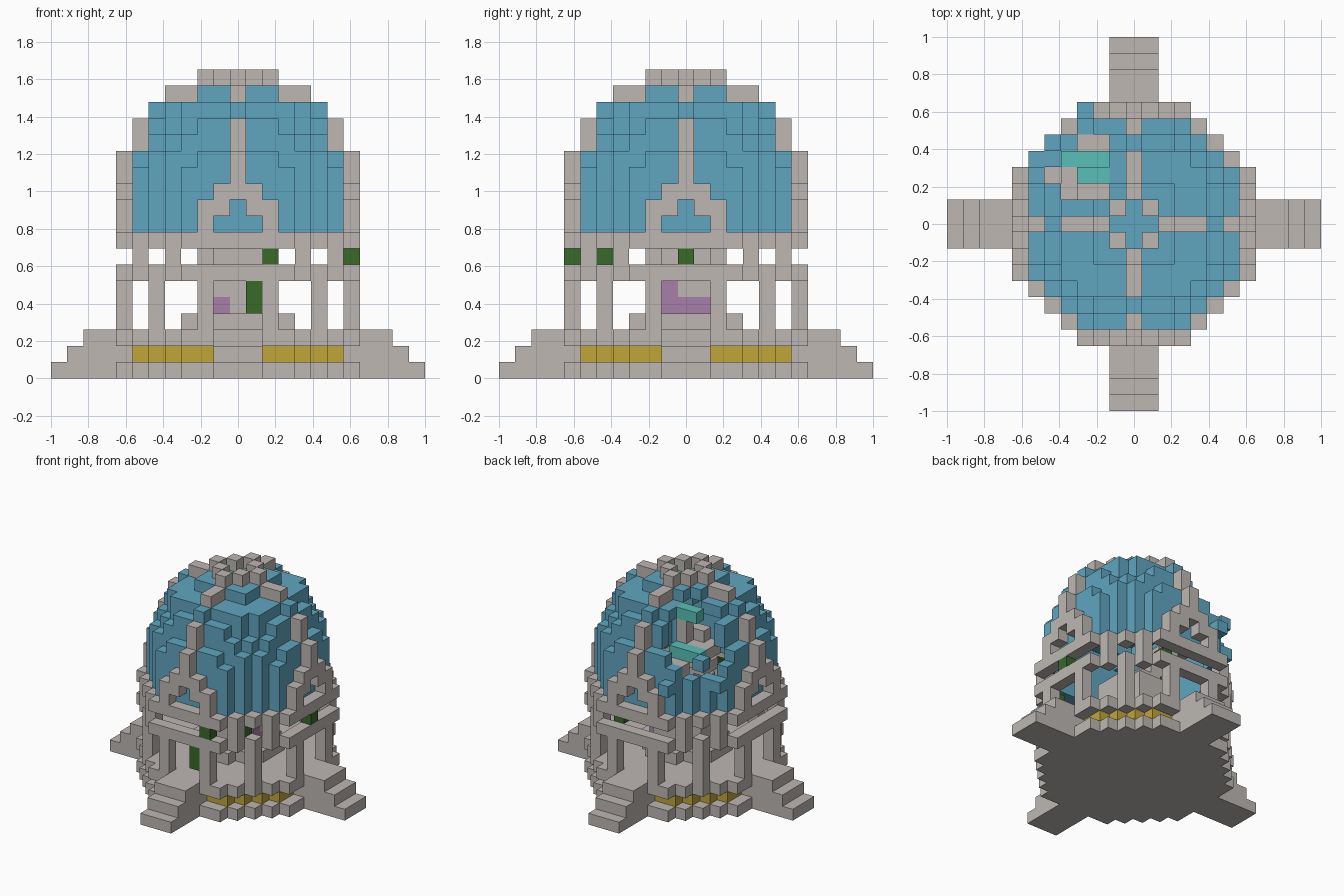
import bpy, bmesh
from mathutils import Vector

cube = bpy.data.objects.get("Cube")
if cube:
    bpy.data.objects.remove(cube, do_unlink=True)

U = 2 / 23          # edge of one block


def material(name, rgb):
    m = bpy.data.materials.new(name)
    m.use_nodes = True
    m.diffuse_color = (*rgb, 1)
    m.node_tree.nodes["Principled BSDF"].inputs["Base Color"].default_value = (*rgb, 1)
    return m


STONE = material("pale stone", (.51, .475, .45))
BLUE = material("dome blue", (.115, .38, .53))
GOLD = material("gold", (.53, .38, .04))
GREEN = material("leaf green", (.042, .138, .024))
PURPLE = material("soft purple", (.39, .216, .40))
TEAL = material("lens teal", (.10, .53, .475))

AXES = [Vector(a) for a in ((1, 0, 0), (0, 1, 0), (0, 0, 1))]


def blocks(name, cells, mat):
    """One mesh holding the outer skin of a set of grid blocks."""
    cells = set(cells)
    bm = bmesh.new()
    for c in cells:
        centre = Vector(c) + Vector((0, 0, .5))
        for k in range(3):
            for s in (-1, 1):
                step = AXES[k] * s
                if tuple(int(v) for v in Vector(c) + step) in cells:
                    continue
                a, b = AXES[(k + 1) % 3] / 2, AXES[(k + 2) % 3] / 2 * s
                mid = centre + step / 2
                quad = (mid - a - b, mid + a - b, mid + a + b, mid - a + b)
                bm.faces.new([bm.verts.new(p * U) for p in quad])
    bmesh.ops.remove_doubles(bm, verts=bm.verts, dist=U / 50)
    bmesh.ops.dissolve_limit(bm, angle_limit=.01, verts=bm.verts, edges=bm.edges)
    me = bpy.data.meshes.new(name)
    bm.to_mesh(me)
    bm.free()
    me.materials.append(mat)
    ob = bpy.data.objects.new(name, me)
    bpy.context.collection.objects.link(ob)
    return ob


def disc(r2, z, inner=-1):
    R = range(-8, 9)
    return {(x, y, z) for x in R for y in R if inner < x * x + y * y <= r2}


def around(cells):
    """Repeat cells at each quarter turn."""
    out = set()
    for x, y, z in cells:
        for _ in range(4):
            out.add((x, y, z))
            x, y = -y, x
    return out


def mirrored(cells):
    return around(cells) | around({(-x, y, z) for x, y, z in cells})


def box(xs, ys, zs):
    return {(x, y, z) for x in range(xs[0], xs[1] + 1)
            for y in range(ys[0], ys[1] + 1) for z in range(zs[0], zs[1] + 1)}


OUTER, INNER = 58, 46

# Base: two stone slabs, recessed gold band, four stairways
stairs = set()
for z in range(3):
    stairs |= around(box((-1, 1), (-11 + z, -6), (z, z)))
blocks("base_and_stairs", disc(OUTER, 0) | disc(OUTER, 2) | stairs, STONE)
blocks("gold_band", disc(INNER, 1) - stairs, GOLD)

# Colonnade: pillars, two ring beams and the short stubs between them
blocks("pillars", mirrored(box((2, 2), (-7, -7), (3, 5))) | around(box((5, 5), (5, 5), (3, 5))), STONE)
blocks("lower_ring_beam", disc(OUTER, 6, INNER), STONE)
blocks("beam_stubs", mirrored({(4, -6, 7)}), STONE)
blocks("upper_ring_beam", disc(OUTER, 8, INNER), STONE)

# Gables over the four entrances
gable = mirrored({(2, -7, 9), (2, -7, 10), (1, -7, 10), (1, -7, 11), (0, -7, 11)})
blocks("gables", gable, STONE)

# Dome: hollow stepped shell with a broken opening at one quarter
layers = dict(zip(range(9, 18), (46, 46, 46, 45, 41, 35, 29, 25, 8)))
solid = set()
for z, r2 in layers.items():
    solid |= disc(r2, z)


def buried(c):
    x, y, z = c
    sides = ((x + 1, y, z), (x - 1, y, z), (x, y + 1, z), (x, y - 1, z), (x, y, z + 1))
    return all(s in solid for s in sides)


opening = box((-4, -2), (2, 5), (12, 17)) | box((-5, -4), (3, 4), (12, 17))
blocks("dome", {c for c in solid if not buried(c)} - opening, BLUE)
blocks("loose_dome_pieces", {(-5, 5, 13), (-6, 4, 11), (-3, 7, 11)}, BLUE)

# Ribs climbing the dome and the crown ring on top
rib = box((0, 0), (-7, -7), (12, 13)) | box((0, 0), (-6, -6), (14, 15))
rib |= {(0, -5, 16), (0, -4, 17), (0, -3, 17)}
blocks("dome_ribs", around(rib), STONE)
blocks("crown", around({(0, -2, 18), (1, 1, 18)}), STONE)

# Pedestal inside, with purple panels
panels = {(-1, -2, 4), (2, -1, 4), (2, -1, 5), (2, 0, 4), (2, 1, 4)}
core = disc(10, 3)
for z in range(4, 8):
    core |= disc(5, z)
blocks("pedestal", core - panels, STONE)
blocks("pedestal_panels", panels, PURPLE)

# Telescope leaning from the pedestal out of the opening
tube = set()
for i in range(6):
    tube |= box((-i // 2 - 1, -i // 2), (i // 2, i // 2 + 1), (8 + i, 8 + i))
lens = box((-4, -2), (4, 4), (13, 13)) | box((-3, -2), (3, 3), (16, 16))
mount = box((-3, -2), (5, 5), (12, 12)) | box((-4, -4), (2, 3), (13, 13))
mount |= box((-3, -2), (2, 2), (14, 14)) | box((-2, -2), (3, 3), (13, 15))
blocks("telescope_tube", (tube | mount) - lens, STONE)
blocks("telescope_lens", lens, TEAL)

# Hanging vines
vines = box((1, 1), (-7, -7), (4, 5)) | {(2, -7, 7), (7, 0, 7), (4, -5, 7), (2, 6, 7)}
blocks("vines", vines, GREEN)
